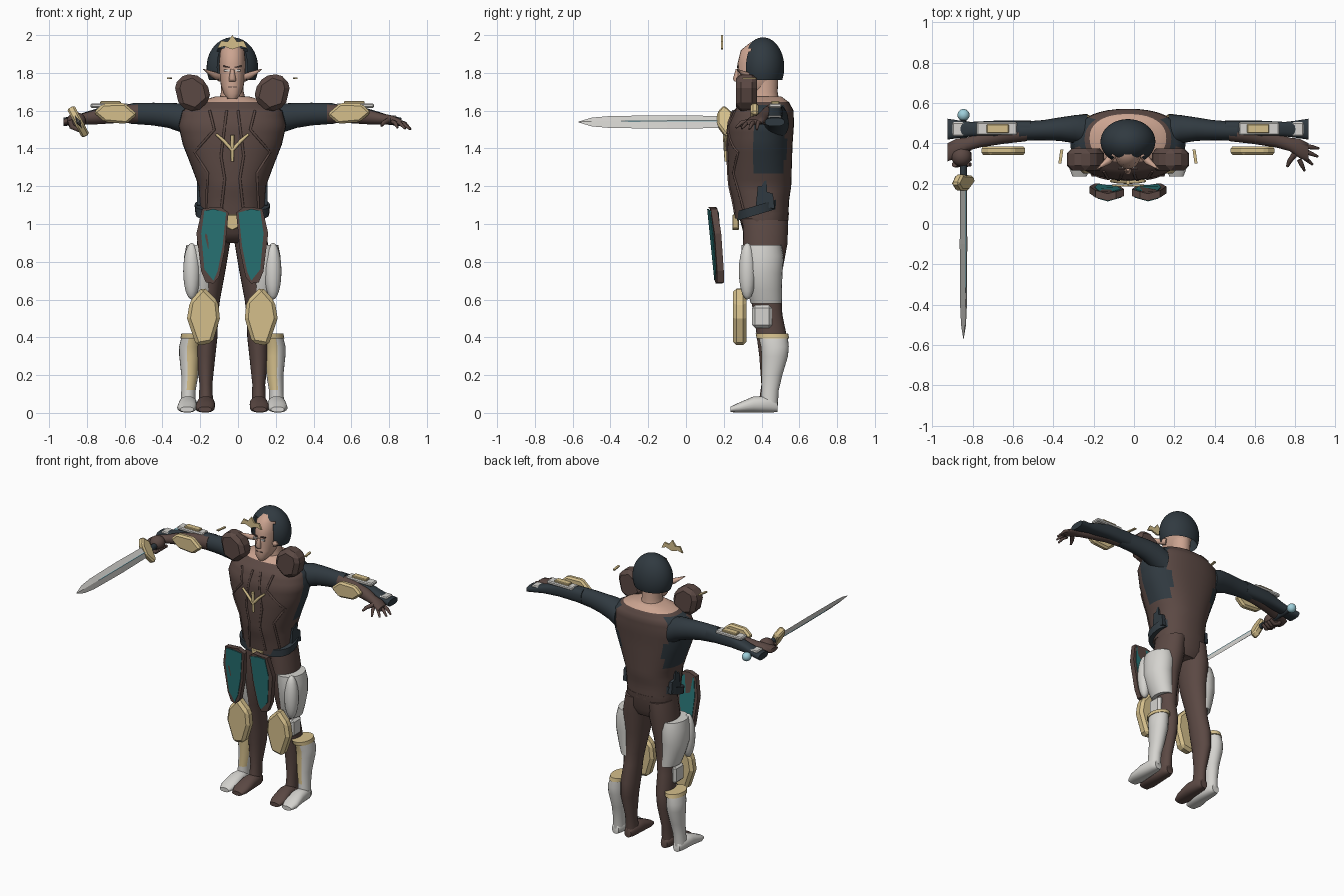
import bpy, bmesh, math
from mathutils import Vector

if "Cube" in bpy.data.objects:
    bpy.data.objects.remove(bpy.data.objects["Cube"])

CX = -0.03  # the figure's symmetry plane


def mat(name, rgb):
    m = bpy.data.materials.new(name)
    m.diffuse_color = (*rgb, 1)
    m.use_nodes = True
    m.node_tree.nodes["Principled BSDF"].inputs["Base Color"].default_value = m.diffuse_color
    return m


BROWN = mat("brown leather", (0.105, 0.066, 0.057))
NAVY = mat("dark slate", (0.030, 0.042, 0.052))
GOLD = mat("pale gold", (0.66, 0.52, 0.26))
WHITE = mat("bone white", (0.66, 0.65, 0.62))
TEAL = mat("teal cloth", (0.022, 0.18, 0.185))
SKIN = mat("skin", (0.60, 0.37, 0.28))
CYAN = mat("pale cyan", (0.34, 0.62, 0.70))


def finish(bm, name, mats, rule=None, bevel=0, smooth=35):
    bmesh.ops.recalc_face_normals(bm, faces=bm.faces)
    if rule:
        for f in bm.faces:
            f.material_index = rule(f.calc_center_median(), f.normal)
    me = bpy.data.meshes.new(name)
    bm.to_mesh(me)
    bm.free()
    ob = bpy.data.objects.new(name, me)
    bpy.context.collection.objects.link(ob)
    for m in mats:
        me.materials.append(m)
    ob.location.x = CX
    if bevel:
        b = ob.modifiers.new("bevel", "BEVEL")
        b.width, b.segments = bevel, 1
    if smooth:
        bpy.ops.object.select_all(action='DESELECT')
        ob.select_set(True)
        bpy.context.view_layer.objects.active = ob
        bpy.ops.object.shade_smooth_by_angle(angle=math.radians(smooth))
    return ob


def place(axis, t, a, b, s):
    return {'x': (s * t, a, b), 'y': (s * a, t, b), 'z': (s * a, b, t)}[axis]


def loft(name, axis, rings, mats, s=1, n=24, p=2.0, rule=None, smooth=60):
    """Rings are (position on axis, centre a, centre b, radius a, radius b)."""
    bm, loops = bmesh.new(), []
    for t, a, b, ra, rb in rings:
        loop = []
        for i in range(n):
            c, d = math.cos(math.tau * i / n), math.sin(math.tau * i / n)
            u = math.copysign(abs(c) ** (2 / p), c)
            v = math.copysign(abs(d) ** (2 / p), d)
            loop.append(bm.verts.new(place(axis, t, a + ra * u, b + rb * v, s)))
        loops.append(loop)
    for l0, l1 in zip(loops, loops[1:]):
        for i in range(n):
            bm.faces.new((l0[i], l0[i - 1], l1[i - 1], l1[i]))
    bm.faces.new(loops[0])
    bm.faces.new(loops[-1])
    return finish(bm, name, mats, rule, smooth=smooth)


def prism(name, axis, pts, t0, t1, m, s=1, bevel=0, shear=None):
    bm = bmesh.new()
    ends = [[bm.verts.new(place(axis, t, a, b, s)) for a, b in pts] for t in (t0, t1)]
    n = len(pts)
    for i in range(n):
        bm.faces.new((ends[0][i], ends[0][i - 1], ends[1][i - 1], ends[1][i]))
    bm.faces.new(ends[0])
    bm.faces.new(ends[1])
    if shear:
        for v in bm.verts:
            v.co += Vector(shear(v.co))
    return finish(bm, name, [m], bevel=bevel, smooth=0)


def box(a0, a1, b0, b1):
    return [(a0, b0), (a1, b0), (a1, b1), (a0, b1)]


def tube(name, pts, radii, m):
    cu = bpy.data.curves.new(name, 'CURVE')
    cu.dimensions, cu.bevel_depth, cu.bevel_resolution = '3D', 1, 2
    cu.use_fill_caps = True
    sp = cu.splines.new('POLY')
    sp.points.add(len(pts) - 1)
    for q, c, r in zip(sp.points, pts, radii):
        q.co, q.radius = (*c, 1), r
    tmp = bpy.data.objects.new(name + "_curve", cu)
    bpy.context.collection.objects.link(tmp)
    bpy.context.view_layer.update()
    me = bpy.data.meshes.new_from_object(tmp)
    bpy.data.objects.remove(tmp)
    bm = bmesh.new()
    bm.from_mesh(me)
    return finish(bm, name, [m], smooth=60)


def ball(name, c, r, m):
    bm = bmesh.new()
    bmesh.ops.create_uvsphere(bm, u_segments=20, v_segments=12, radius=1)
    for v in bm.verts:
        v.co = Vector([c[i] + r[i] * v.co[i] for i in range(3)])
    return finish(bm, name, [m], smooth=60)


# torso: leather vest with dark cloth flanks and bare collar
TORSO = [(1.03, .40, .165, .142), (1.12, .395, .172, .15), (1.2, .392, .178, .165),
         (1.3, .39, .215, .17), (1.42, .39, .262, .174), (1.52, .395, .285, .176),
         (1.6, .41, .265, .16), (1.645, .425, .19, .12), (1.675, .425, .09, .08)]
P = 2.3


def torso_rule(c, n):
    if c.z > 1.645:
        return 2
    return 1 if abs(c.x) > .16 and 1.28 < c.z < 1.63 and .37 < c.y < .53 else 0


dense = []
for r0, r1 in zip(TORSO, TORSO[1:]):
    dense += [tuple(a + (b - a) * k / 3 for a, b in zip(r0, r1)) for k in range(3)]
dense.append(TORSO[-1])
loft("torso", 'z', [(z, 0, y, hw, ry) for z, y, hw, ry in dense],
     [BROWN, NAVY, SKIN], n=40, p=P, rule=torso_rule)


def chest(u, z):
    """Point on the front of the torso."""
    for r0, r1 in zip(TORSO, TORSO[1:]):
        if r0[0] <= z <= r1[0]:
            k = (z - r0[0]) / (r1[0] - r0[0])
            y, hw, ry = [r0[i] + (r1[i] - r0[i]) * k for i in (1, 2, 3)]
            return (u, y - ry * max(0, 1 - abs(u / hw) ** P) ** (1 / P), z)


def trim(name, pts, r, m, s):
    path = []
    for (u0, z0), (u1, z1) in zip(pts, pts[1:]):
        path += [chest(s * (u0 + (u1 - u0) * k / 4), z0 + (z1 - z0) * k / 4) for k in range(4)]
    path.append(chest(s * pts[-1][0], pts[-1][1]))
    tube(name, path, [r] * len(path), m)


# pelvis, belt and buckle
loft("pelvis", 'z', [(.9, 0, .43, .12, .08), (.95, 0, .42, .165, .115), (1.06, 0, .41, .165, .135)],
     [BROWN], p=P)
belt = loft("belt", 'z', [(1.05, 0, .385, .195, .118), (1.10, 0, .385, .2, .118)], [NAVY], p=2.6)
for v in belt.data.vertices:
    v.co.z += (v.co.y - .38) * .3
prism("buckle", 'y', [(-.045, 1.05), (.045, 1.05), (.03, .98), (0, .965), (-.03, .98)], .245, .28, GOLD, bevel=.005)
tube("chest_emblem_stem", [(0, .212, 1.33), (0, .206, 1.47)], [.008, .011], GOLD)

# neck, head and face
loft("neck", 'z', [(1.58, 0, .42, .10, .10), (1.64, 0, .415, .075, .08), (1.70, 0, .415, .06, .07),
                   (1.80, 0, .42, .06, .07)], [SKIN])
loft("head", 'z', [(1.662, 0, .31, .024, .028), (1.69, 0, .335, .046, .066), (1.73, 0, .365, .06, .093),
                   (1.78, 0, .385, .068, .112), (1.85, 0, .39, .071, .117), (1.92, 0, .39, .064, .1),
                   (1.96, 0, .39, .03, .05)], [SKIN], p=2.3)
loft("nose", 'z', [(1.755, 0, .268, .018, .012), (1.768, 0, .265, .019, .018), (1.82, 0, .275, .009, .012)],
     [SKIN], n=10)
prism("mouth", 'y', box(-.024, .024, 1.722, 1.729), .272, .28, BROWN)

# open faced helmet
bm = bmesh.new()
bmesh.ops.create_uvsphere(bm, u_segments=40, v_segments=28, radius=1)
for v in bm.verts:
    v.co = Vector((v.co.x * .136, .408 + v.co.y * .112, 1.83 + v.co.z * .158))
bmesh.ops.delete(bm, geom=[f for f in bm.faces if f.calc_center_median().z < 1.762 or (
    f.calc_center_median().z < 1.93 and f.calc_center_median().y < .37 and
    abs(f.calc_center_median().x) < .075)], context='FACES')
finish(bm, "helmet", [NAVY], smooth=60)
prism("crown", 'y', [(-.08, 1.93), (-.045, 1.94), (0, 1.925), (.045, 1.94), (.08, 1.93), (.06, 1.97),
                     (.025, 1.965), (0, 2.0), (-.025, 1.965), (-.06, 1.97)], .185, .197, GOLD)

# everything that comes in pairs
for s, side in ((-1, "right"), (1, "left")):
    def nm(part):
        return side + "_" + part

    # face, ear and floating slivers
    prism(nm("eye"), 'y', box(.016, .044, 1.808, 1.818), .271, .279, WHITE, s)
    prism(nm("brow"), 'y', [(.012, 1.825), (.05, 1.833), (.05, 1.84), (.012, 1.833)], .269, .277, BROWN, s)
    tube(nm("ear"), [(s * .065, .36, 1.775), (s * .1, .31, 1.79), (s * .155, .27, 1.82)], [.022, .018, .002], SKIN)
    prism(nm("sliver"), 'z', [(.32, .37), (.335, .37), (.345, .30), (.33, .30)], 1.768, 1.776, GOLD, s)

    # vest trims and emblem arms
    trim(nm("vest_trim"), [(.12, 1.6), (.095, 1.5), (.20, 1.38), (.13, 1.27), (.14, 1.06)], .007, BROWN, s)
    trim(nm("belly_trim"), [(.03, 1.6), (.06, 1.36), (.04, 1.24), (.06, 1.06)], .007, BROWN, s)
    tube(nm("emblem_arm"), [(0, .208, 1.39), (s * .045, .209, 1.44), (s * .085, .214, 1.475)],
         [.009, .009, .007], GOLD)
    prism(nm("hip_patch"), 'x', [(.37, 1.1), (.47, 1.08), (.46, 1.16), (.43, 1.17), (.425, 1.25), (.4, 1.2),
                                 (.38, 1.2)], .16, .187, NAVY, s)

    # shoulder pad
    prism(nm("shoulder_pad"), 'y', [(.303, 1.72), (.288, 1.775), (.208, 1.80), (.134, 1.75), (.113, 1.66),
                                    (.192, 1.59), (.28, 1.62)], .265, .375, BROWN, s, bevel=.025)
    # arm, bracer and plates
    loft(nm("upper_arm"), 'x', [(.20, .46, 1.53, .085, .09), (.26, .47, 1.56, .07, .078), (.34, .47, 1.575, .058, .066),
                                (.42, .465, 1.582, .05, .06), (.54, .46, 1.585, .046, .054)], [NAVY], s)
    loft(nm("forearm"), 'x', [(.5, .455, 1.585, .044, .052), (.62, .443, 1.58, .046, .046),
                              (.73, .42, 1.565, .04, .038), (.80, .395, 1.555, .033, .028),
                              (.85, .375, 1.55, .048, .024), (.895, .355, 1.538, .045, .015)], [BROWN], s)
    loft(nm("bracer"), 'x', [(.48, .47, 1.588, .042, .05), (.66, .47, 1.585, .042, .044), (.78, .47, 1.562, .036, .03),
                             (.83, .47, 1.55, .042, .025), (.895, .47, 1.54, .052, .022)], [NAVY], s, p=2.6)
    prism(nm("bracer_plate"), 'z', box(.55, .75, .44, .505), 1.615, 1.638, WHITE, s, bevel=.006)
    prism(nm("bracer_inlay"), 'z', box(.59, .70, .45, .495), 1.63, 1.65, GOLD, s, bevel=.004)
    prism(nm("cuff_plate"), 'z', box(.81, .87, .435, .505), 1.555, 1.575, WHITE, s, bevel=.006)
    prism(nm("arm_shield"), 'y', [(.50, 1.58), (.57, 1.64), (.685, 1.637), (.735, 1.59), (.675, 1.54), (.56, 1.53)],
          .342, .385, GOLD, s, bevel=.012)

    # leg and bare foot
    loft(nm("leg"), 'z', [(1.02, .085, .42, .08, .12), (.9, .1, .42, .088, .118), (.75, .115, .41, .078, .10),
                          (.6, .125, .425, .06, .082), (.52, .13, .435, .055, .075), (.4, .135, .455, .056, .08),
                          (.3, .14, .46, .05, .072), (.15, .14, .445, .034, .046), (.05, .14, .435, .038, .05)],
         [BROWN], s)
    # boot over its own foot, both feet share one shape
    for part, u, m in (("foot", .14, BROWN), ("boot_foot", .235, WHITE)):
        loft(nm(part), 'y', [(.485, u, .035, .025, .03), (.45, u, .045, .042, .043), (.36, u, .045, .048, .043),
                             (.28, u + .005, .028, .052, .026), (.235, u + .005, .018, .035, .014)], [m], s, p=2.3)
    loft(nm("boot"), 'z', [(.41, .215, .46, .052, .078), (.35, .225, .47, .057, .074), (.3, .225, .47, .056, .07),
                           (.2, .225, .455, .045, .055), (.12, .232, .445, .038, .046), (.04, .235, .44, .04, .046)],
         [WHITE, GOLD], s, rule=lambda c, n: int(c.z > .1 and n.y < -.45 and abs(c.x) < .24))
    loft(nm("boot_band"), 'z', [(.395, .215, .46, .06, .086), (.42, .21, .455, .06, .086)], [GOLD], s)

    # thigh guard, knee plate and knee shield
    loft(nm("thigh_guard"), 'z', [(.89, .155, .40, .088, .105), (.83, .165, .405, .09, .112), (.74, .17, .405, .087, .106),
                                  (.65, .16, .415, .075, .092), (.58, .15, .425, .06, .082)], [WHITE], s)
    ball(nm("thigh_pad"), (s * .215, .325, .75), (.045, .045, .15), WHITE)
    prism(nm("knee_plate"), 'x', box(.35, .455, .45, .57), .16, .205, WHITE, s, bevel=.015)
    prism(nm("knee_shield"), 'y', [(.155, .67), (.075, .59), (.066, .5), (.105, .37), (.19, .355), (.24, .5),
                                   (.225, .59)], .25, .32, GOLD, s, bevel=.018)

    # hanging cloth guard: leather rim with teal panels front and back
    lean = lambda c: (0, (1.09 - c.z) * .1 + abs(abs(c.x) - .1) * .25, 0)
    prism(nm("tasset_rim"), 'y', [(.02, 1.06), (.06, 1.09), (.1, 1.09), (.16, 1.08), (.19, .95), (.165, .75),
                                  (.14, .69), (.1, .685), (.07, .72), (.04, .86)], .115, .15, BROWN, s, shear=lean)
    for part, y in (("tasset_front", .111), ("tasset_back", .148)):
        prism(nm(part), 'y', [(.033, 1.06), (.1, 1.08), (.148, 1.07), (.165, .95), (.148, .76), (.1, .70),
                              (.078, .75), (.052, .88)], y, y + .006, TEAL, s, shear=lean)

# open hand
for i, (x, y, z) in enumerate(((.945, .375, 1.50), (.94, .335, 1.502), (.915, .295, 1.505), (.875, .265, 1.51))):
    b = Vector((.885 - .012 * i, .385 - .022 * i, 1.541))
    e = Vector((x, y, z))
    tube("finger", [b, b.lerp(e, .5) + Vector((0, 0, .01)), e], [.012, .011, .006], BROWN)
tube("thumb", [(.83, .35, 1.55), (.80, .31, 1.535), (.79, .285, 1.52)], [.016, .012, .007], BROWN)

# gripping hand
ball("fist", (-.825, .335, 1.545), (.05, .05, .046), BROWN)
for i in range(4):
    y = .295 + .026 * i
    tube("grip_finger", [(-.86, y, 1.55), (-.85, y, 1.515), (-.81, y, 1.497), (-.78, y, 1.52)],
         [.014, .014, .013, .01], BROWN)

# sword, rolled about its length
sword = [
    loft("sword_blade", 'y', [(.2, 0, 0, .012, .036), (-.1, 0, 0, .012, .04), (-.4, 0, 0, .01, .036),
                              (-.5, 0, 0, .008, .026), (-.57, 0, 0, .001, .002)], [WHITE], n=4, smooth=0),
    loft("sword_fuller", 'y', [(.2, 0, 0, .015, .015), (-.3, 0, 0, .0135, .014), (-.47, 0, 0, .003, .004)],
         [CYAN], n=4, smooth=0),
    prism("sword_guard", 'x', [(.165, -.02), (.21, -.09), (.24, -.07), (.245, .05), (.2, .095), (.165, .05)],
          -.022, .022, GOLD, bevel=.01),
    loft("sword_handle", 'y', [(.22, 0, 0, .017, .02), (.53, 0, 0, .015, .018)], [NAVY], n=12),
    ball("sword_pommel", (0, .54, 0), (.03, .03, .03), CYAN)]
for ob in sword:
    ob.location = (CX - .815, 0, 1.54)
    ob.rotation_euler.y = math.radians(-28)
